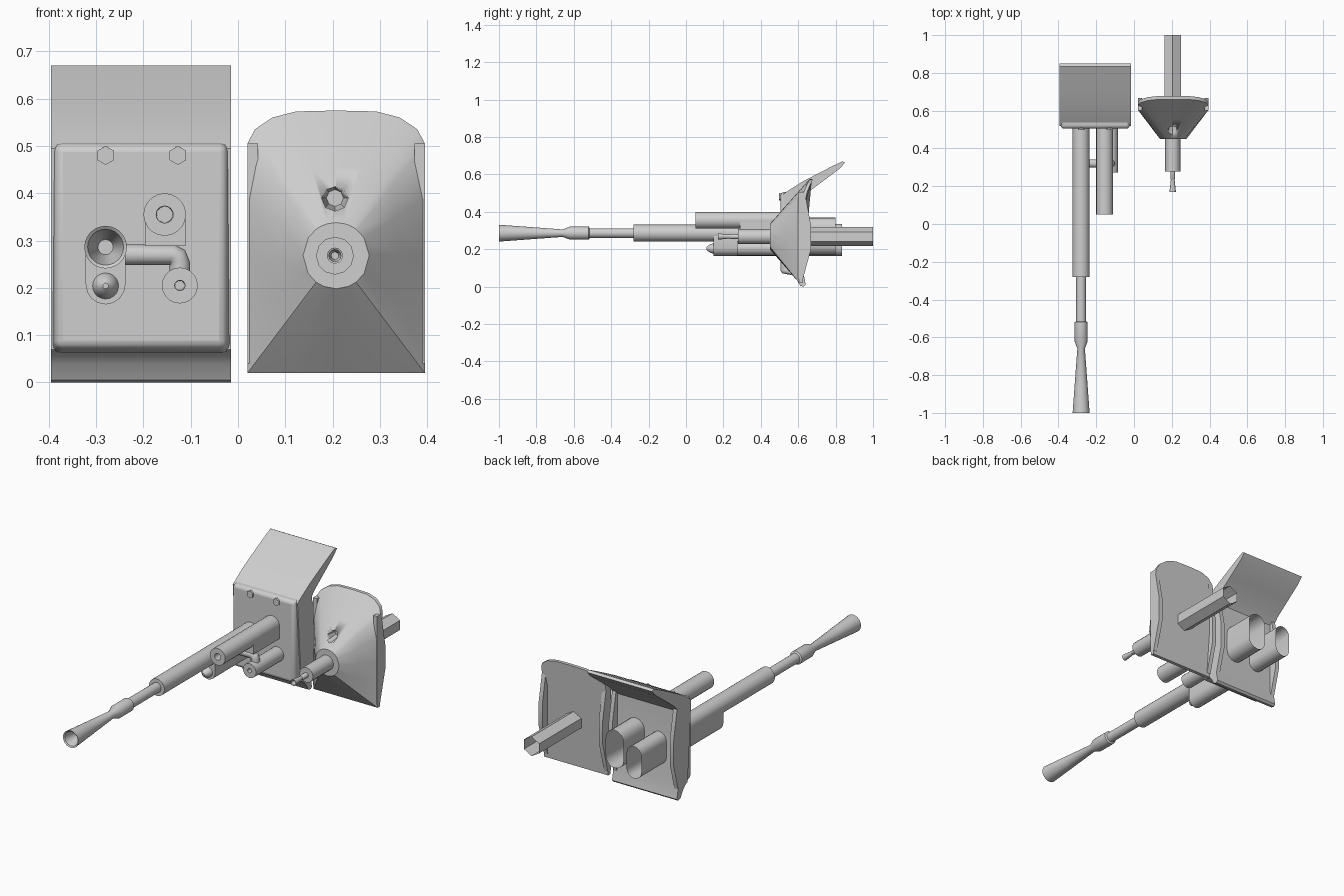
import bpy, bmesh, math

if "Cube" in bpy.data.objects:
    bpy.data.objects.remove(bpy.data.objects["Cube"])

metal = bpy.data.materials.new("bare grey metal")
metal.diffuse_color = (0.62, 0.62, 0.62, 1)
metal.use_nodes = True
metal.node_tree.nodes["Principled BSDF"].inputs["Base Color"].default_value = metal.diffuse_color


def loft(name, rings, front=True, back=True, smooth=35):
    """Skin a list of equal-length point rings, with optional end caps."""
    bm = bmesh.new()
    rows = [[bm.verts.new(p) for p in ring] for ring in rings]
    n = len(rows[0])
    for a, b in zip(rows, rows[1:]):
        for i in range(n):
            bm.faces.new((a[i], a[(i + 1) % n], b[(i + 1) % n], b[i]))
    if front:
        bm.faces.new(rows[0])
    if back:
        bm.faces.new(rows[-1])
    bmesh.ops.recalc_face_normals(bm, faces=bm.faces)
    mesh = bpy.data.meshes.new(name)
    bm.to_mesh(mesh)
    bm.free()
    mesh.materials.append(metal)
    ob = bpy.data.objects.new(name, mesh)
    bpy.context.collection.objects.link(ob)
    smooth_by_angle(ob, smooth)
    return ob


def smooth_by_angle(ob, angle):
    bpy.ops.object.select_all(action='DESELECT')
    ob.select_set(True)
    bpy.context.view_layer.objects.active = ob
    bpy.ops.object.shade_smooth_by_angle(angle=math.radians(angle))


def lathe(name, x, z, profile, sides=20, **kw):
    """Turned part along y; profile is (y, radius)."""
    angles = [2 * math.pi * i / sides for i in range(sides)]
    return loft(name, [[(x + r * math.sin(a), y, z + r * math.cos(a)) for a in angles]
                       for y, r in profile], **kw)


def side_prism(name, x0, x1, outline):
    """Extrude a (y, z) outline across x."""
    return loft(name, [[(x, y, z) for y, z in outline] for x in (x0, x1)])


def capsule(name, x, z0, z1, r, y0, y1, **kw):
    """Upright rounded slot shape extruded along y."""
    pts = []
    for i in range(9):
        a = math.pi * i / 8
        pts.append((x + r * math.cos(a), z1 - r + r * math.sin(a)))
    for i in range(9):
        a = math.pi + math.pi * i / 8
        pts.append((x + r * math.cos(a), z0 + r + r * math.sin(a)))
    return loft(name, [[(px, y, pz) for px, pz in pts] for y in (y0, y1)], **kw)


# ---- Left mount: curved shield plate with upper flap and lower lip
side_prism("left_shield", -0.395, -0.015, [
    (0.52, 0.495), (0.56, 0.522), (0.62, 0.56), (0.70, 0.602), (0.77, 0.638),
    (0.835, 0.67), (0.85, 0.662), (0.82, 0.63), (0.74, 0.57), (0.66, 0.51), (0.625, 0.47),
    (0.625, 0.09), (0.64, 0.01), (0.63, 0.0), (0.61, 0.005), (0.59, 0.04), (0.57, 0.06), (0.55, 0.07)])

# Rounded front box of the left shield
box = loft("left_front_box", [
    [(x, y, z) for x, z in ((-0.205 - w, lo), (-0.205 + w, lo), (-0.205 + w, hi), (-0.205 - w, hi))]
    for y, w, lo, hi in ((0.505, 0.181, 0.073, 0.503), (0.575, 0.19, 0.06, 0.51))])
bev = box.modifiers.new("round", 'BEVEL')
bev.width = 0.016
bev.segments = 3
bpy.ops.object.modifier_apply(modifier="round")
smooth_by_angle(box, 40)

for x in (-0.28, -0.127):
    lathe("shield_stud", x, 0.48, [(0.498, 0.02), (0.53, 0.02)], sides=6)

# Bent stiffening flanges behind both shields
chevron = [(0.60, 0.04), (0.625, 0.04), (0.668, 0.2), (0.668, 0.33), (0.635, 0.505), (0.60, 0.505)]
for x0 in (-0.395, -0.037, 0.02, 0.373):
    side_prism("rear_flange", x0, x0 + 0.022, chevron)

# Main gun with flared flash hider
lathe("main_barrel", -0.28, 0.286, [
    (-0.90, 0.016), (-0.995, 0.038), (-1.0, 0.045), (-0.85, 0.034), (-0.66, 0.02), (-0.62, 0.035),
    (-0.52, 0.035), (-0.515, 0.026), (-0.28, 0.026), (-0.28, 0.045), (0.56, 0.045)], sides=24)

# Cradle under the main gun with rounded nose
capsule("main_cradle", -0.28, 0.165, 0.33, 0.042, 0.148, 0.6)
lathe("cradle_nose", -0.28, 0.204, [(0.11, 0.006), (0.118, 0.015), (0.133, 0.024), (0.15, 0.028)])

# Upper sleeve and its support
lathe("upper_sleeve", -0.155, 0.355, [
    (0.09, 0.017), (0.05, 0.018), (0.05, 0.045), (0.56, 0.045)])
side_prism("sleeve_support", -0.197, -0.111, [(0.29, 0.288), (0.55, 0.288), (0.55, 0.35), (0.29, 0.35)])

# Coaxial barrel with bore
lathe("coaxial_barrel", -0.123, 0.205, [
    (0.31, 0.010), (0.272, 0.011), (0.272, 0.038), (0.6, 0.038)])

# Link tube from cradle to coaxial barrel
path = [(-0.25, 0.27), (-0.14, 0.27), (-0.128, 0.265), (-0.123, 0.25), (-0.123, 0.22)]
curve = bpy.data.curves.new("link_tube", 'CURVE')
curve.dimensions = '3D'
curve.bevel_depth = 0.022
spline = curve.splines.new('POLY')
spline.points.add(len(path) - 1)
for p, (x, z) in zip(spline.points, path):
    p.co = (x, 0.32, z, 1)
curve.materials.append(metal)
bpy.context.collection.objects.link(bpy.data.objects.new("link_tube", curve))

# Open housings behind the left shield
capsule("main_rear_housing", -0.28, 0.165, 0.335, 0.043, 0.6, 0.835, back=False)
capsule("coaxial_rear_housing", -0.142, 0.17, 0.37, 0.052, 0.6, 0.80, back=False)

# ---- Right mount: faceted shield lofted from a round collar to a rounded plate
CX, CZ = 0.2075, 0.268
half = [(0.085, 0.573), (0.135, 0.56), (0.172, 0.535), (0.1875, 0.505), (0.1875, 0.39), (0.1875, 0.27),
        (0.1875, 0.15), (0.1875, 0.036), (0.1875, 0.02), (0.1, 0.02)]
outline = [(0, 0.575)] + half + [(0, 0.02)] + [(-x, z) for x, z in reversed(half)]


def edge_y(z):
    return 0.605 + 0.055 * max(0, (z - 0.45) / 0.125)


collar, rim, rear = [], [], []
for x, z in outline:
    a = math.atan2(x, z - CZ)
    collar.append((CX + 0.07 * math.sin(a), 0.45, CZ + 0.07 * math.cos(a)))
    rim.append((CX + x, edge_y(z), z))
    rear.append((CX + x, edge_y(z) + 0.018, z))
middle = [tuple((p + q) / 2 for p, q in zip(c, r)) for c, r in zip(collar, rim)]
shield = loft("right_shield", [collar, middle, rim, rear], smooth=30)

# Sight port cut into the sloping upper face
cutter = lathe("sight_port_cutter", 0.205, 0.39, [(0.3, 0.028), (0.5, 0.028), (0.545, 0.018)], sides=8)
cutter.hide_render = True
cut = shield.modifiers.new("sight_port", 'BOOLEAN')
cut.operation = 'DIFFERENCE'
cut.object = cutter
bpy.context.view_layer.objects.active = shield
bpy.ops.object.modifier_apply(modifier="sight_port")
bpy.data.objects.remove(cutter)

# Right gun: collar sleeve, slim barrel and hexagonal rear tube
lathe("right_sleeve", 0.205, CZ, [(0.278, 0.04), (0.46, 0.04)], sides=12)
lathe("right_barrel", 0.205, CZ, [
    (0.20, 0.008), (0.172, 0.013), (0.17, 0.017), (0.235, 0.010), (0.24, 0.013), (0.29, 0.013)], sides=12)
lathe("right_rear_tube", 0.205, CZ, [(0.6, 0.051), (1.0, 0.051)], sides=6, back=False)
